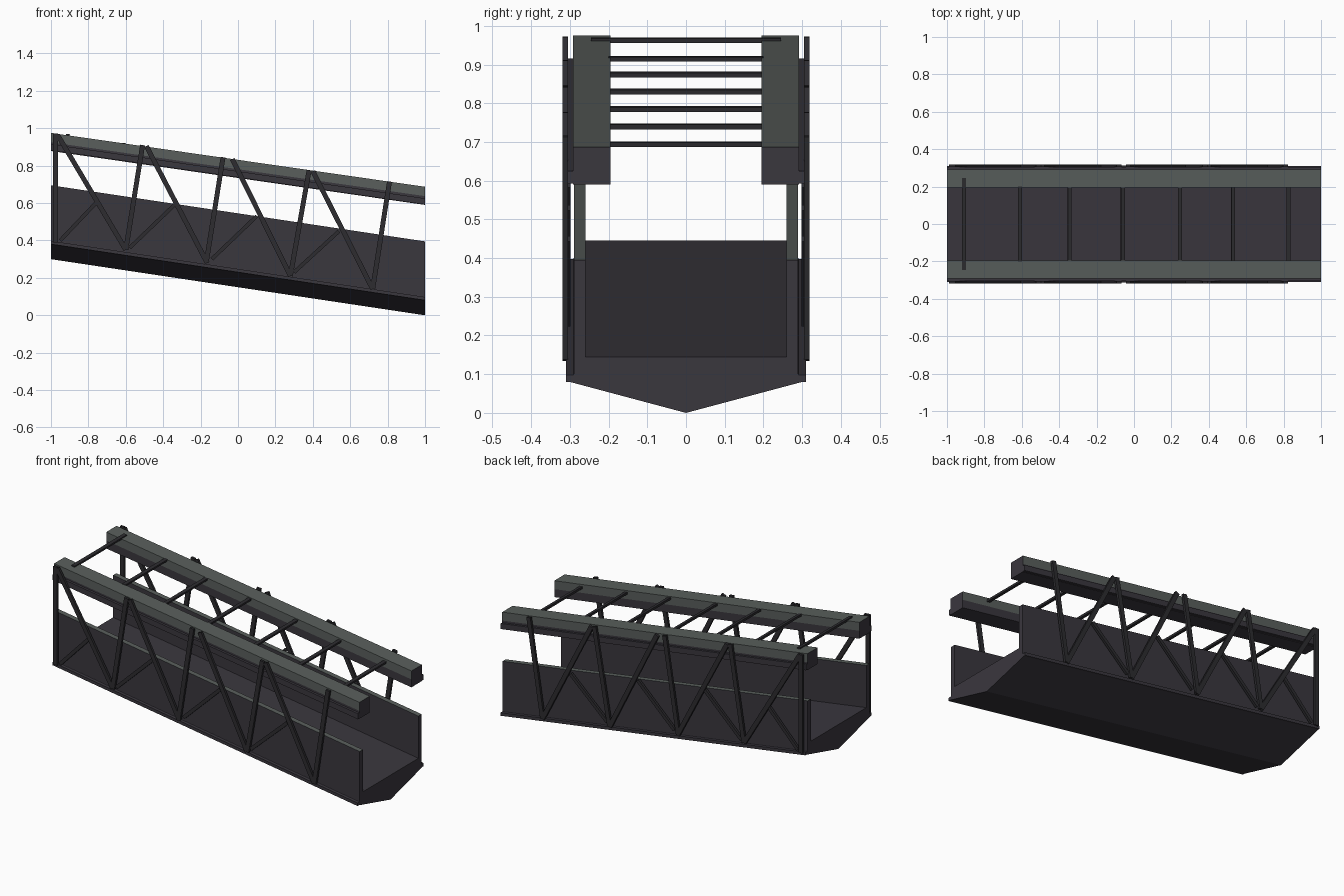
import bpy, bmesh, math
from mathutils import Vector, Matrix

if "Cube" in bpy.data.objects:
    bpy.data.objects.remove(bpy.data.objects["Cube"])


def mat(name, rgb):
    m = bpy.data.materials.new(name)
    m.diffuse_color = (*rgb, 1)
    m.use_nodes = True
    m.node_tree.nodes["Principled BSDF"].inputs["Base Color"].default_value = m.diffuse_color
    return m


DARK = mat("dark_violet_grey", (0.042, 0.038, 0.048))
LIGHT = mat("green_grey", (0.100, 0.114, 0.107))
STEEL = mat("dark_steel", (0.026, 0.025, 0.029))


def finish(name, bm, mats):
    bmesh.ops.recalc_face_normals(bm, faces=bm.faces)
    me = bpy.data.meshes.new(name)
    bm.to_mesh(me)
    bm.free()
    for m in mats:
        me.materials.append(m)
    ob = bpy.data.objects.new(name, me)
    bpy.context.collection.objects.link(ob)
    return ob


def sloped_prism(name, profile, rise, mats, edge_mats=None, x0=-1.0, x1=1.0):
    """Sweep a y/z profile (given at x=1) up the slope, with vertical ends."""
    bm = bmesh.new()
    k = rise / 2
    a = [bm.verts.new((x0, y, z + k * (1 - x0))) for y, z in profile]
    b = [bm.verts.new((x1, y, z + k * (1 - x1))) for y, z in profile]
    n = len(profile)
    bm.faces.new(a)
    bm.faces.new(b)
    for i in range(n):
        j = (i + 1) % n
        f = bm.faces.new((a[i], a[j], b[j], b[i]))
        if edge_mats:
            f.material_index = edge_mats[i]
    return finish(name, bm, mats)


def bar(name, p, q, w, d):
    """Square bar from p to q, w wide in the x/z plane, d deep in y."""
    p, q = Vector(p), Vector(q)
    v = q - p
    bm = bmesh.new()
    bmesh.ops.create_cube(bm, size=1)
    bmesh.ops.scale(bm, vec=(v.length, d, w), verts=bm.verts)
    rot = Matrix.Rotation(-math.atan2(v.z, v.x), 4, 'Y')
    bmesh.ops.transform(bm, matrix=Matrix.Translation((p + q) / 2) @ rot, verts=bm.verts)
    return finish(name, bm, [STEEL])


# V-bottomed trough with two side walls; wall tops are light
sloped_prism("trough",
             [(0, 0), (0.30, 0.08), (0.29, 0.10), (0.29, 0.395), (0.26, 0.395), (0.26, 0.145),
              (-0.26, 0.145), (-0.26, 0.395), (-0.29, 0.395), (-0.29, 0.10), (-0.30, 0.08)],
             0.30, [DARK, LIGHT], [0, 0, 0, 1, 0, 0, 0, 1, 0, 0, 0])

# Side struts: long lattice, then short braces (x, z) to (x, z)
struts = [((-0.975, 0.39), (-0.975, 0.972)),
          ((-0.965, 0.965), (-0.60, 0.35)), ((-0.51, 0.91), (-0.60, 0.35)),
          ((-0.49, 0.905), (-0.165, 0.28)), ((-0.08, 0.845), (-0.17, 0.28)),
          ((-0.03, 0.835), (0.28, 0.21)), ((0.38, 0.775), (0.28, 0.21)),
          ((0.40, 0.77), (0.72, 0.14)), ((0.81, 0.715), (0.72, 0.14))]
braces = [((-0.95, 0.40), (-0.76, 0.60)), ((-0.58, 0.36), (-0.34, 0.59)),
          ((-0.14, 0.30), (0.10, 0.53)), ((0.30, 0.23), (0.54, 0.45))]

for s, side in ((-1, "front"), (1, "back")):
    # Top beam: light upper half, dark lower half and ends
    sloped_prism(f"{side}_top_beam",
                 [(s * y, z) for y, z in ((0.195, 0.59), (0.292, 0.59), (0.292, 0.637),
                                          (0.292, 0.687), (0.195, 0.687), (0.195, 0.637))],
                 0.288, [DARK, LIGHT], [0, 0, 1, 1, 1, 0])
    # Thin rails along the bottom of the beam and the bottom of the wall
    for label, z0, z1, rise, yo in (("upper", 0.592, 0.625, 0.29, 0.306),
                                    ("lower", 0.08, 0.098, 0.30, 0.310)):
        sloped_prism(f"{side}_{label}_rail",
                     [(s * 0.285, z0), (s * yo, z0), (s * yo, z1), (s * 0.285, z1)],
                     rise, [DARK])
    for i, (p, q) in enumerate(struts):
        bar(f"{side}_strut_{i + 1}", (p[0], s * 0.312, p[1]), (q[0], s * 0.312, q[1]), 0.026, 0.014)
    for i, (p, q) in enumerate(braces):
        bar(f"{side}_brace_{i + 1}", (p[0], s * 0.306, p[1]), (q[0], s * 0.306, q[1]), 0.02, 0.014)

# Cross rungs between the top beams; the first one lies across their tops
rungs = [(-0.91, 0.963, 0.245), (-0.61, 0.915, 0.2), (-0.345, 0.874, 0.2), (-0.06, 0.830, 0.2),
         (0.245, 0.785, 0.2), (0.53, 0.740, 0.2), (0.825, 0.694, 0.2)]
for i, (x, z, h) in enumerate(rungs):
    bar(f"cross_rung_{i + 1}", (x - 0.01, 0, z + 0.0015), (x + 0.01, 0, z - 0.0015), 0.012, 2 * h)
